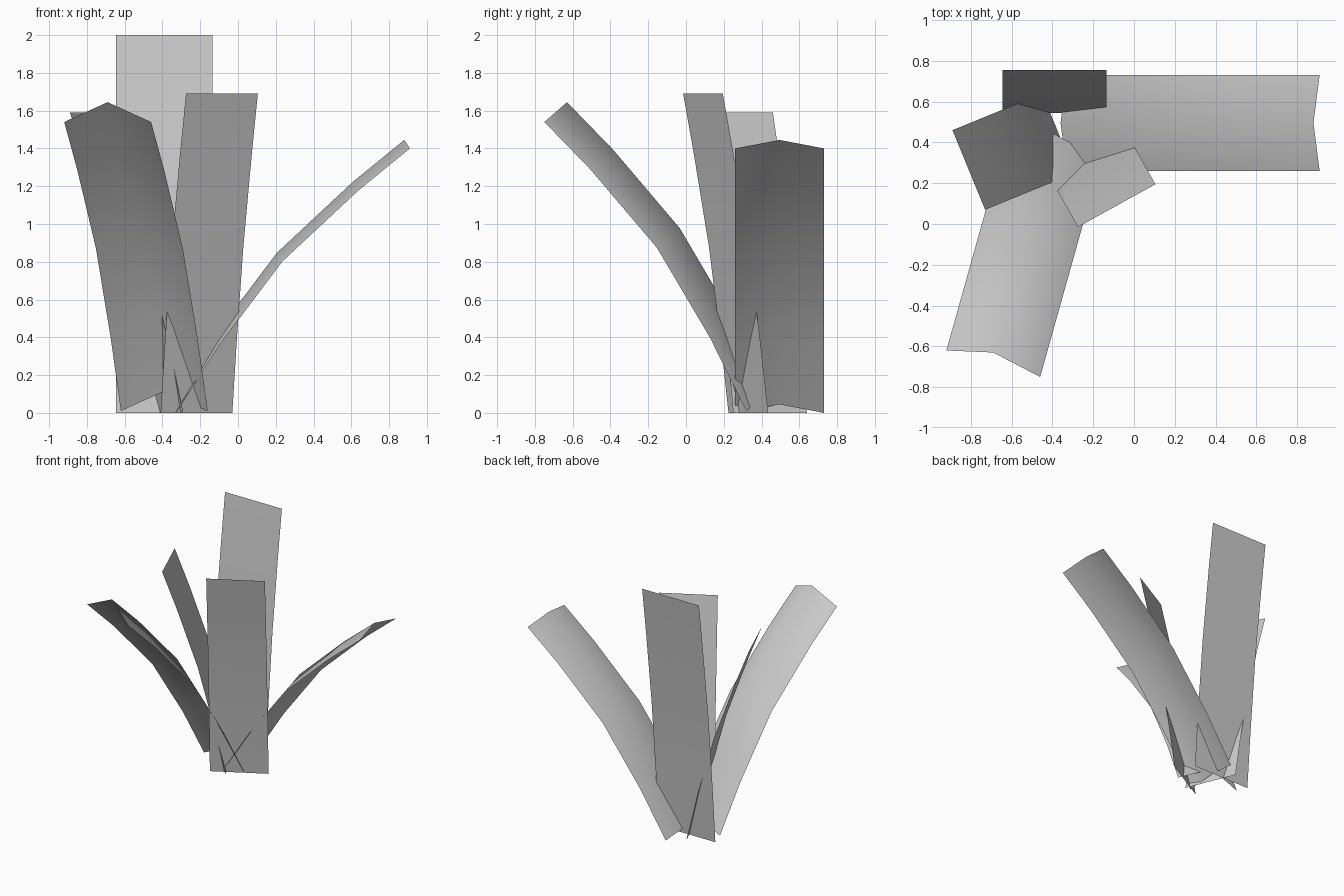
import bpy
from mathutils import Vector

if "Cube" in bpy.data.objects:
    bpy.data.objects.remove(bpy.data.objects["Cube"])

# Leaf rib in chord space: (fraction along the chord, sag as share of the maximum)
RIB = [(0, 0), (0.228, 0.60), (0.522, 1.0), (0.815, 0.52), (1, 0)]


def leaf(name, base, tip_offset, sag):
    """Sweep a base cross-section along a drooping rib ending at tip_offset."""
    tip = Vector(tip_offset)
    length = tip.length
    along = tip.normalized()
    out = Vector((tip.x, tip.y, 0)).normalized()
    up = (Vector((0, 0, 1)) * along.dot(out) - out * along.z)  # bulge direction
    verts, faces = [], []
    n = len(base)
    for t, s in RIB:
        shift = tip * t + up * (s * sag * length)
        verts += [Vector(p) + shift for p in base]
    for r in range(len(RIB) - 1):
        for c in range(n - 1):
            a = r * n + c
            faces.append((a, a + 1, a + n + 1, a + n))
    mesh = bpy.data.meshes.new(name)
    mesh.from_pydata(verts, [], faces)
    mesh.polygons.foreach_set("use_smooth", [True] * len(faces))
    obj = bpy.data.objects.new(name, mesh)
    bpy.context.collection.objects.link(obj)
    return obj


# Tall flat leaf at the back
leaf("back_leaf", [(-0.645, 0.545, 0), (-0.135, 0.545, 0)], (0, 0.21, 2.0), 0.010)

# Creased leaf arching to the right
leaf("right_leaf", [(-0.33, 0.26, 0), (-0.36, 0.495, 0.045), (-0.33, 0.73, 0)],
     (1.24, 0, 1.40), 0.058)

# Creased leaf arching to the front
leaf("front_leaf", [(-0.62, 0.45, 0.01), (-0.39, 0.44, 0.115), (-0.16, 0.32, 0.01)],
     (-0.30, -1.07, 1.53), 0.058)

# Flat leaf leaning front right
leaf("front_right_leaf", [(-0.41, 0.225, 0), (-0.03, 0.435, 0)],
     (0.135, -0.24, 1.69), 0.014)

# Flat leaf leaning left
leaf("left_leaf", [(-0.45, 0.64, 0), (-0.29, 0.25, 0)],
     (-0.44, -0.18, 1.59), 0.026)
